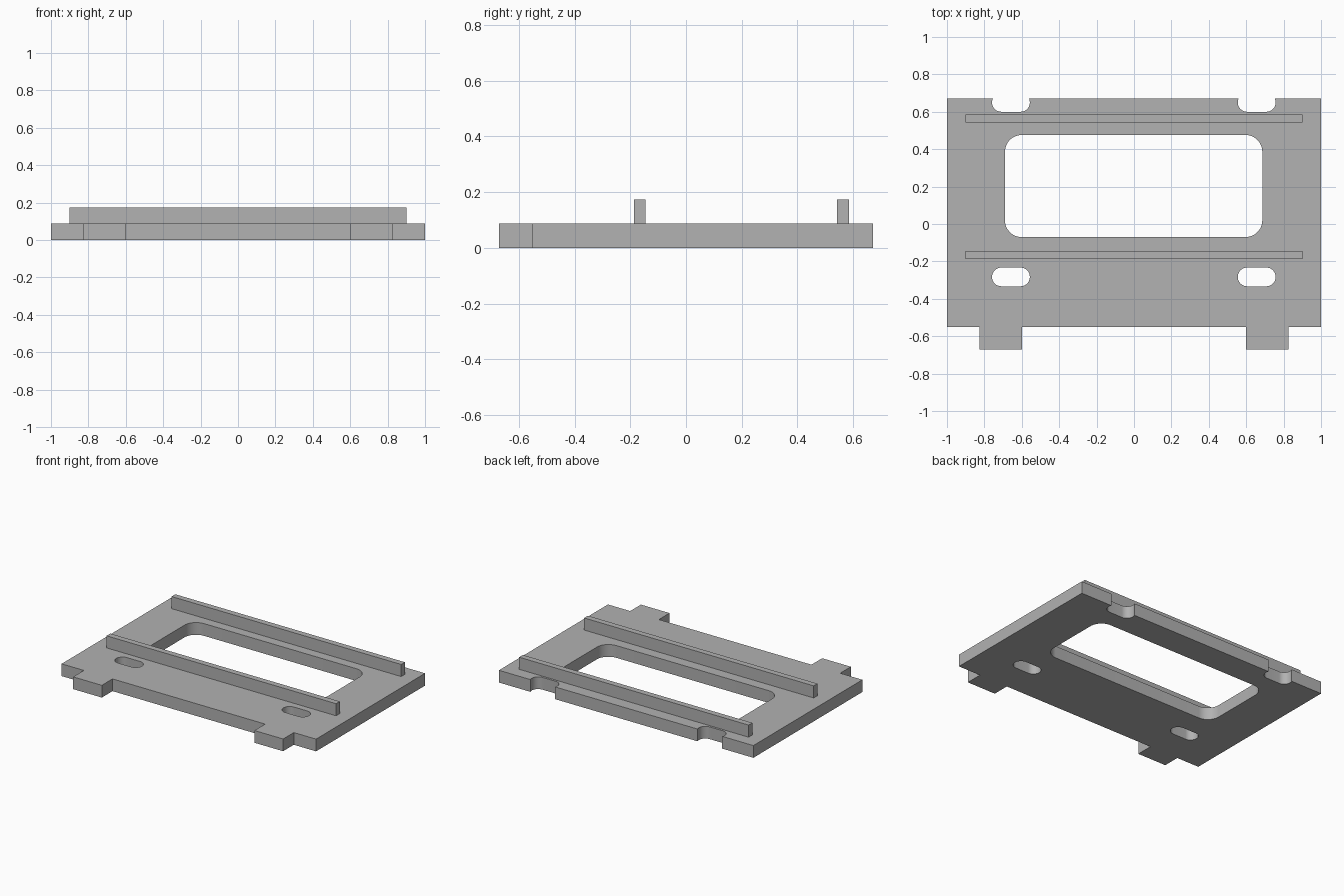
import bpy, bmesh, math
from math import cos, sin, pi

cube = bpy.data.objects.get("Cube")
if cube:
    bpy.data.objects.remove(cube, do_unlink=True)

THICK = 0.087
RAIL_TOP = 0.173

grey = bpy.data.materials.new("light grey")
grey.use_nodes = True
grey.diffuse_color = (0.445, 0.445, 0.445, 1)
grey.node_tree.nodes["Principled BSDF"].inputs["Base Color"].default_value = grey.diffuse_color


def prism(name, outline, z0, z1):
    """Extrude a flat outline between two heights."""
    bm = bmesh.new()
    base = bm.faces.new([bm.verts.new((x, y, z0)) for x, y in outline])
    top = bmesh.ops.extrude_face_region(bm, geom=[base])["geom"]
    bmesh.ops.translate(bm, vec=(0, 0, z1 - z0),
                        verts=[v for v in top if isinstance(v, bmesh.types.BMVert)])
    bmesh.ops.recalc_face_normals(bm, faces=bm.faces)
    mesh = bpy.data.meshes.new(name)
    bm.to_mesh(mesh)
    bm.free()
    mesh.materials.append(grey)
    obj = bpy.data.objects.new(name, mesh)
    bpy.context.collection.objects.link(obj)
    return obj


def rounded(cx, cy, hx, hy, r, steps=12):
    """Outline of a rectangle with round corners."""
    points = []
    for k, (sx, sy) in enumerate([(1, 1), (-1, 1), (-1, -1), (1, -1)]):
        for i in range(steps + 1):
            a = (k + i / steps) * pi / 2
            points.append((cx + sx * (hx - r) + r * cos(a),
                           cy + sy * (hy - r) + r * sin(a)))
    return points


# Base plate with two front tabs
right_half = [(0.6, -0.552), (0.6, -0.672), (0.825, -0.672),
              (0.825, -0.552), (1, -0.552), (1, 0.672)]
left_half = [(-x, y) for x, y in reversed(right_half)]
plate = prism("base_plate", right_half + left_half, 0, THICK)

# Window, front slots and open rear notches
openings = [rounded(-0.002, 0.203, 0.688, 0.273, 0.09)]
for x in (-0.658, 0.656):
    for y in (-0.283, 0.65):
        openings.append(rounded(x, y, 0.101, 0.05, 0.0495))

bpy.context.view_layer.objects.active = plate
for outline in openings:
    cutter = prism("opening_cutter", outline, -0.1, 0.2)
    cutter.hide_render = True
    cut = plate.modifiers.new("opening", "BOOLEAN")
    cut.operation = "DIFFERENCE"
    cut.solver = "EXACT"
    cut.object = cutter
    bpy.ops.object.modifier_apply(modifier=cut.name)
    bpy.data.objects.remove(cutter, do_unlink=True)

bpy.ops.object.select_all(action="DESELECT")
plate.select_set(True)
bpy.ops.object.shade_smooth_by_angle(angle=math.radians(30))

# Two upright rails across the plate
for name, y in (("front_rail", -0.166), ("rear_rail", 0.564)):
    prism(name, [(-0.902, y - 0.021), (0.902, y - 0.021),
                 (0.902, y + 0.021), (-0.902, y + 0.021)], THICK, RAIL_TOP)
